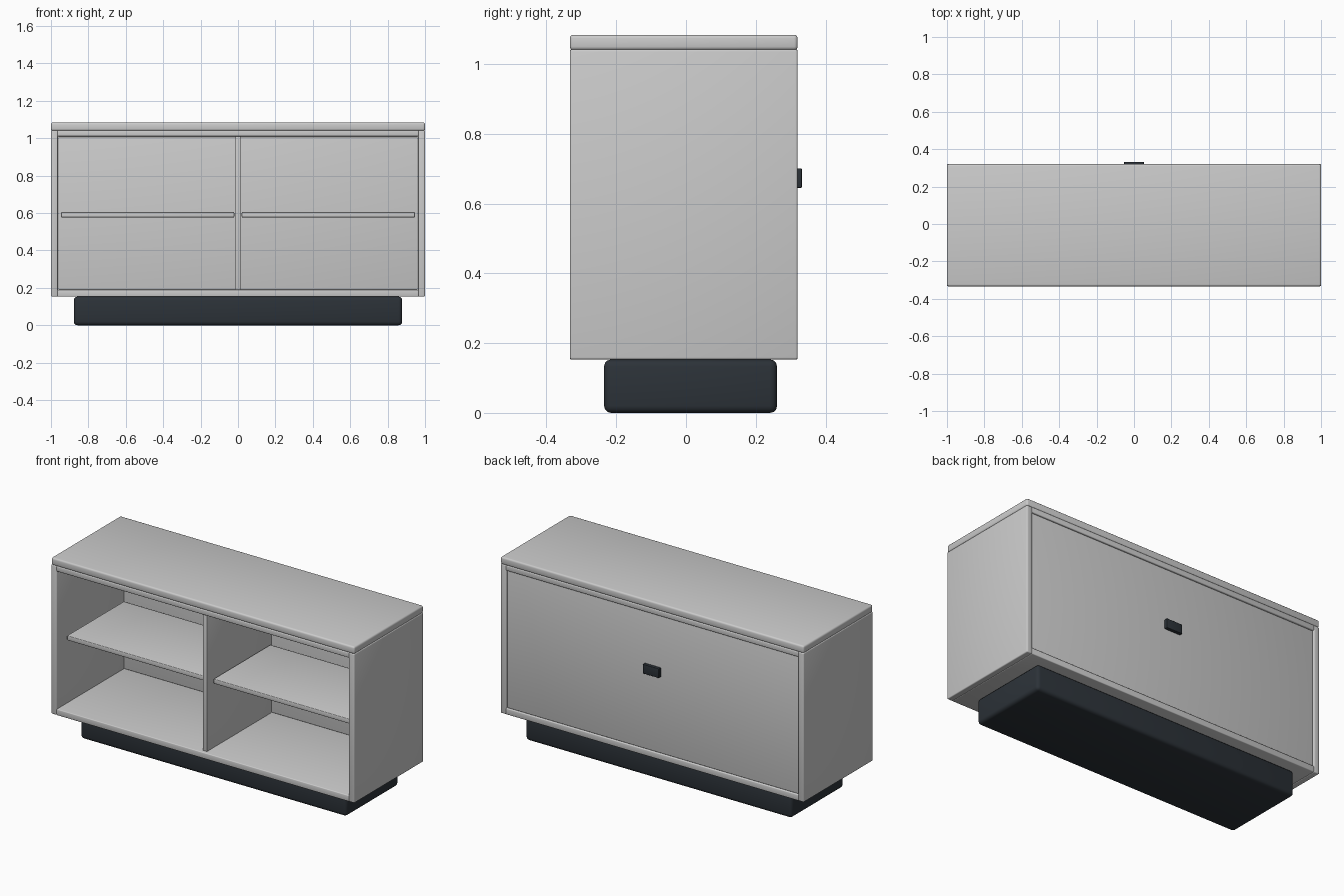
import bpy

if "Cube" in bpy.data.objects:
    bpy.data.objects.remove(bpy.data.objects["Cube"])

dark = bpy.data.materials.new("dark_slate")
dark.diffuse_color = (0.025, 0.032, 0.04, 1)
dark.use_nodes = True
dark.node_tree.nodes["Principled BSDF"].inputs["Base Color"].default_value = dark.diffuse_color


def box(name, x, y, z, bevel=0.005, mat=None):
    """Rounded box from (min, max) ranges on each axis."""
    r = (x, y, z)
    bpy.ops.mesh.primitive_cube_add(size=1, location=[(a + b) / 2 for a, b in r])
    ob = bpy.context.object
    ob.name = name
    ob.scale = [b - a for a, b in r]
    bpy.ops.object.transform_apply(location=False, rotation=False, scale=True)
    mod = ob.modifiers.new("rounded_edges", 'BEVEL')
    mod.width = bevel
    mod.segments = 3
    bpy.ops.object.modifier_apply(modifier=mod.name)
    bpy.ops.object.shade_smooth_by_angle()
    if mat:
        ob.data.materials.append(mat)
    return ob


F, B = -0.333, 0.32  # front and back of the carcass

# Recessed plinth
box("plinth_base", (-0.878, 0.878), (-0.235, 0.261), (0, 0.153), 0.02, dark)

# Carcass
box("top_board", (-1, 1), (F, B), (1.04, 1.084), 0.01)
box("upper_panel", (-0.965, 0.965), (F, B), (1.01, 1.042))
box("bottom_panel", (-0.965, 0.965), (F, B), (0.153, 0.19))
for side, s in (("left", -1), ("right", 1)):
    box(side + "_side", sorted((s * 0.963, s * 1.0)), (F, B), (0.153, 1.042), 0.006)
    # Shelf, set back with a small clearance at each end
    box(side + "_shelf", sorted((s * 0.02, s * 0.946)), (-0.26, 0.275), (0.577, 0.605), 0.004)

# Centre divider
box("centre_divider", (-0.014, 0.014), (-0.312, 0.298), (0.188, 1.012), 0.004)

# Inset back panel with dark pull plate
box("back_panel", (-0.96, 0.96), (0.296, 0.313), (0.191, 1.009), 0.004)
box("back_pull_plate", (-0.053, 0.053), (0.308, 0.332), (0.645, 0.701), 0.003, dark)
